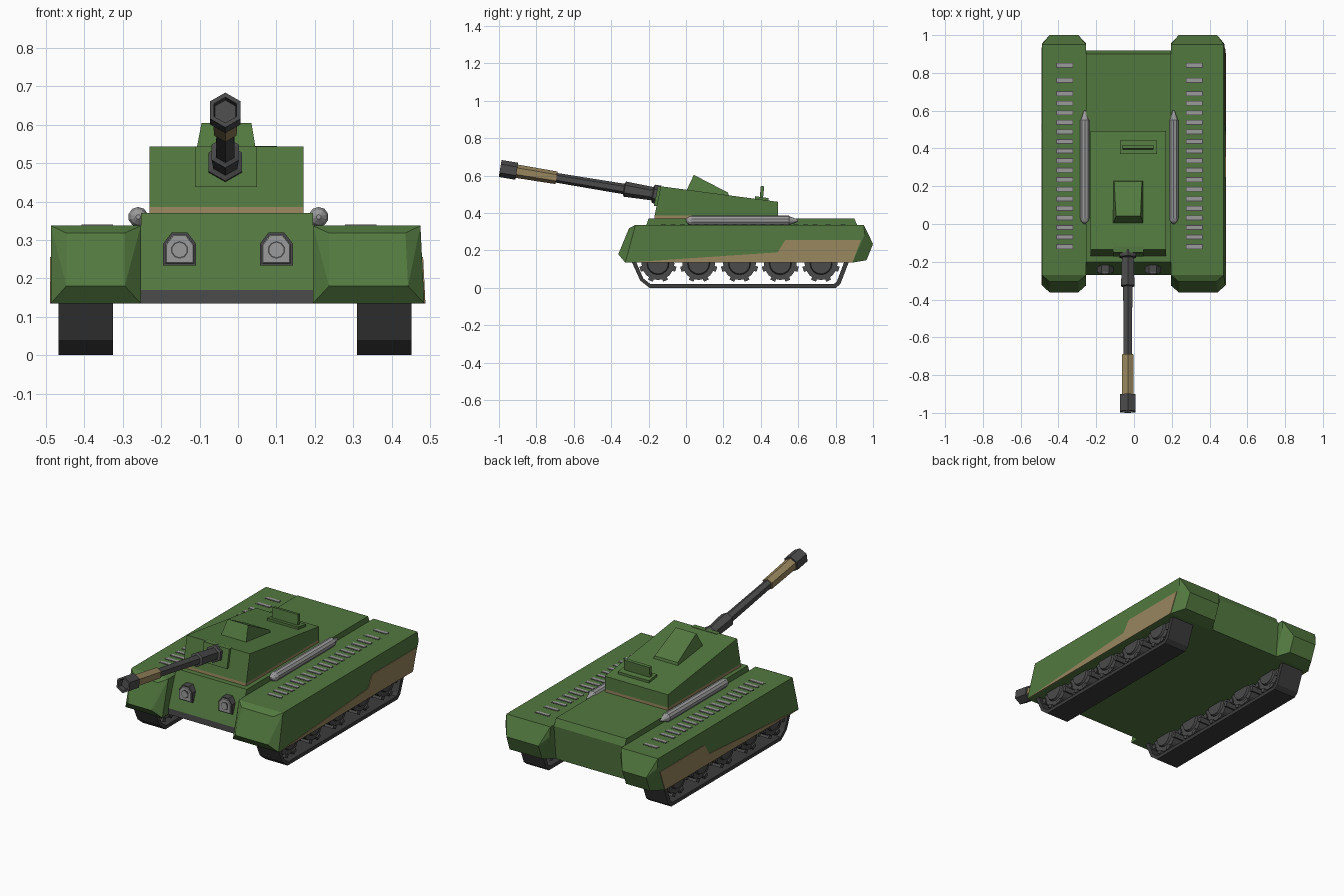
import bpy, bmesh, math
from mathutils import Vector

old = bpy.data.objects.get("Cube")
if old:
    bpy.data.objects.remove(old, do_unlink=True)


def material(name, rgb):
    m = bpy.data.materials.new(name)
    m.use_nodes = True
    m.diffuse_color = (*rgb, 1)
    bsdf = m.node_tree.nodes["Principled BSDF"]
    bsdf.inputs["Base Color"].default_value = (*rgb, 1)
    bsdf.inputs["Roughness"].default_value = 0.8
    return m


GREEN = material("army green", (0.085, 0.19, 0.05))
TAN = material("tan", (0.31, 0.235, 0.11))
METAL = material("gun metal", (0.07, 0.07, 0.072))
RUBBER = material("track black", (0.045, 0.045, 0.046))
STEEL = material("light steel", (0.33, 0.33, 0.335))


def finish(name, bm, *mats):
    bmesh.ops.recalc_face_normals(bm, faces=bm.faces)
    mesh = bpy.data.meshes.new(name)
    bm.to_mesh(mesh)
    bm.free()
    for m in mats:
        mesh.materials.append(m)
    ob = bpy.data.objects.new(name, mesh)
    bpy.context.collection.objects.link(ob)
    return ob


def loft(name, ring_a, ring_b, *mats):
    """Solid between two rings with the same number of points."""
    bm = bmesh.new()
    a = [bm.verts.new(p) for p in ring_a]
    b = [bm.verts.new(p) for p in ring_b]
    bm.faces.new(a)
    bm.faces.new(b)
    for i in range(len(a)):
        j = (i + 1) % len(a)
        bm.faces.new((a[i], a[j], b[j], b[i]))
    return finish(name, bm, *mats)


def side_prism(name, profile, x0, x1, *mats):
    """Extrude a (y, z) profile across x."""
    return loft(name, [(x0, y, z) for y, z in profile],
                [(x1, y, z) for y, z in profile], *mats)


def box(name, x0, x1, y0, y1, z0, z1, mat):
    return side_prism(name, [(y0, z0), (y1, z0), (y1, z1), (y0, z1)], x0, x1, mat)


def lathe(name, origin, axis, u, profile, sides, mats, bands=None):
    """Turn (distance, radius) points round an axis; bands gives a material per step."""
    axis, u, origin = Vector(axis).normalized(), Vector(u), Vector(origin)
    v = axis.cross(u)
    bm = bmesh.new()
    rings = []
    for d, r in profile:
        ring = []
        for k in range(sides):
            t = math.pi / 2 + math.tau * k / sides
            ring.append(bm.verts.new(origin + axis * d + (u * math.cos(t) + v * math.sin(t)) * r))
        rings.append(ring)
    for i in range(len(rings) - 1):
        for k in range(sides):
            n = (k + 1) % sides
            f = bm.faces.new((rings[i][k], rings[i][n], rings[i + 1][n], rings[i + 1][k]))
            f.material_index = bands[i] if bands else 0
    bm.faces.new(rings[0])
    bm.faces.new(rings[-1])
    return finish(name, bm, *mats)


# Central hull with a grey lower bow plate
hull = side_prism("hull", [(-0.27, 0.135), (-0.27, 0.17), (-0.2, 0.37), (0.9, 0.37),
                           (0.918, 0.33), (0.9, 0.135)], -0.253, 0.195, GREEN, METAL)
for p in hull.data.polygons:
    if p.normal.y < -0.99:
        p.material_index = 1

# Side sponsons: chamfered boxes over the tracks
LOW, TOP = 0.135, 0.337
SIDE = [(-0.325, LOW), (-0.27, TOP), (0.95, TOP), (0.955, 0.285), (0.89, LOW)]
CAPS = [(-0.362, 0.18), (-0.305, 0.318), (1.0, 0.235), (0.965, 0.148)]
PATCH = [(-0.322, LOW), (0.49, 0.19), (0.53, 0.255), (0.935, 0.255), (0.889, LOW)]


def sponson(side, inner, outer_low, outer_top):
    def outer(z):
        return outer_low + (outer_top - outer_low) * (z - LOW) / (TOP - LOW)

    s = 1 if outer_low > inner else -1
    pts = [(x, y, z) for y, z in SIDE for x in (inner, outer(z))]
    pts += [(x, y, z) for y, z in CAPS for x in (inner + s * 0.042, outer(z) - s * 0.04)]
    bm = bmesh.new()
    for p in pts:
        bm.verts.new(p)
    bmesh.ops.convex_hull(bm, input=bm.verts[:])
    bmesh.ops.dissolve_limit(bm, angle_limit=0.02, verts=bm.verts[:], edges=bm.edges[:])
    finish(side + "_sponson", bm, GREEN)
    # Camouflage patch along the lower outer side
    loft(side + "_patch", [(outer(z) - s * 0.003, y, z) for y, z in PATCH],
         [(outer(z) + s * 0.003, y, z) for y, z in PATCH], TAN)


sponson("right", -0.253, -0.487, -0.487)
sponson("left", 0.195, 0.485, 0.475)

# Tracks, wheels, vents and stowage tubes on both sides
BAND = [(-0.295, 0.15), (-0.245, 0.04), (-0.195, 0), (0.8, 0), (0.825, 0.02), (0.875, 0.15),
        (0.85, 0.15), (0.807, 0.035), (0.79, 0.02), (-0.19, 0.02), (-0.228, 0.05), (-0.272, 0.15)]
VENTS = [0.84, 0.76] + [0.69 - 0.0506 * i for i in range(17)]

for side, x0, x1, vent_x, tube_x in (("right", -0.467, -0.325, -0.367, -0.26),
                                     ("left", 0.31, 0.452, 0.32, 0.21)):
    side_prism(side + "_track", BAND, x0, x1, RUBBER)
    for i in range(5):
        y, z = -0.15 + 0.218 * i, 0.13
        lathe(f"{side}_wheel_{i + 1}", (x0 + 0.008, y, z), (1, 0, 0), (0, 1, 0),
              [(0, 0.055), (0.012, 0.06), (0.012, 0.088), (0.114, 0.088), (0.114, 0.06),
               (0.126, 0.055)], 16, [METAL])
        # Square lugs on the lower half of the wheel rim
        for k in range(4):
            t = math.pi * (1.1 + 0.267 * k)
            out, along = Vector((math.cos(t), math.sin(t))), Vector((-math.sin(t), math.cos(t)))
            c = Vector((y, z))
            lug = [c + out * r + along * w for r, w in
                   ((0.08, -0.014), (0.1, -0.014), (0.1, 0.014), (0.08, 0.014))]
            side_prism(f"{side}_wheel_{i + 1}_lug_{k + 1}", lug, x0 + 0.012, x1 - 0.012, METAL)
    for i, y in enumerate(VENTS):
        box(f"{side}_vent_frame_{i + 1}", vent_x - 0.045, vent_x + 0.045,
            y - 0.013, y + 0.013, TOP - 0.004, TOP + 0.001, METAL)
        box(f"{side}_vent_{i + 1}", vent_x - 0.041, vent_x + 0.041,
            y - 0.009, y + 0.009, TOP - 0.003, TOP + 0.003, STEEL)
    lathe(side + "_tube", (tube_x, 0, 0.36), (0, 1, 0), (1, 0, 0),
          [(0, 0.006), (0.012, 0.02), (0.03, 0.026), (0.55, 0.026), (0.555, 0.022), (0.6, 0.005)],
          10, [STEEL])

# Headlights in clipped housings
LAMP = [(-0.043, 0.233), (0.043, 0.233), (0.043, 0.29), (0.02, 0.32), (-0.02, 0.32), (-0.043, 0.29)]
for side, x in (("right", -0.152), ("left", 0.1)):
    def ring(y, scale):
        return [(x + px * scale, y, 0.275 + (pz - 0.275) * scale) for px, pz in LAMP]
    loft(side + "_lamp_housing", ring(-0.2, 1), ring(-0.258, 1), METAL)
    loft(side + "_lamp_rim", ring(-0.25, 0.95), ring(-0.263, 0.8), STEEL)
    lathe(side + "_lamp_ring", (x, -0.255, 0.274), (0, -1, 0), (1, 0, 0),
          [(0, 0.023), (0.01, 0.023)], 10, [METAL])
    lathe(side + "_lamp_lens", (x, -0.255, 0.274), (0, -1, 0), (1, 0, 0),
          [(0, 0.019), (0.012, 0.019)], 10, [STEEL])

# Turret with a tan base strip
side_prism("turret_base", [(-0.17, 0.365), (-0.168, 0.386), (0.492, 0.386), (0.492, 0.365)],
           -0.23, 0.17, TAN)
side_prism("turret", [(-0.168, 0.386), (-0.135, 0.543), (0.492, 0.46), (0.492, 0.386)],
           -0.23, 0.17, GREEN)
side_prism("mantlet", [(-0.172, 0.438), (-0.15, 0.543), (-0.12, 0.543), (-0.12, 0.438)],
           -0.112, 0.05, GREEN)

# Wedge cupola
loft("cupola", [(-0.112, 0, 0.515), (0.05, 0, 0.515), (0.048, 0.23, 0.49), (-0.11, 0.23, 0.49)],
     [(-0.095, 0.042, 0.604), (0.035, 0.042, 0.604), (0.042, 0.225, 0.509), (-0.105, 0.225, 0.509)],
     GREEN)

# Periscope on its plate
side_prism("periscope_plate", [(0.37, 0.47), (0.37, 0.49), (0.442, 0.48), (0.442, 0.46)],
           -0.075, 0.122, GREEN)
side_prism("periscope", [(0.393, 0.47), (0.4, 0.545), (0.418, 0.543), (0.411, 0.47)],
           -0.06, 0.102, GREEN)

# Six-sided gun, raised, with a tan sleeve and hollow muzzle
lathe("gun", (-0.033, -0.14, 0.497), (0, -0.985, 0.163), (1, 0, 0),
      [(0, 0.05), (0.035, 0.05), (0.04, 0.036), (0.19, 0.041), (0.195, 0.028), (0.56, 0.026),
       (0.56, 0.034), (0.775, 0.036), (0.775, 0.046), (0.865, 0.046), (0.865, 0.034), (0.835, 0.031)],
      6, [METAL, TAN], [0, 0, 0, 0, 0, 1, 1, 0, 0, 0, 0])
